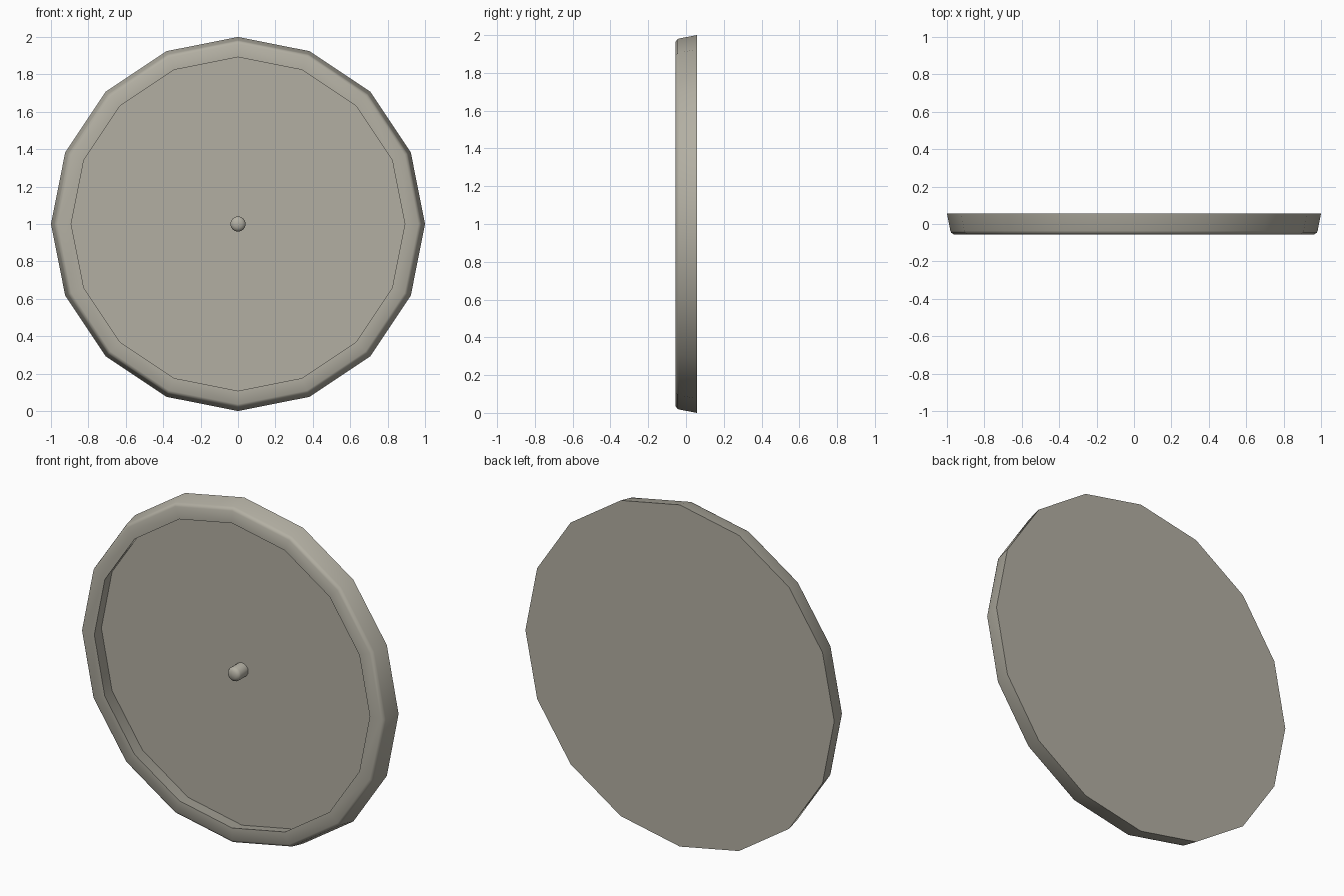
import bpy, bmesh, math

if "Cube" in bpy.data.objects:
    bpy.data.objects.remove(bpy.data.objects["Cube"])

# Warm grey-brown for the whole model
mat = bpy.data.materials.new("warm_grey")
mat.diffuse_color = (0.45, 0.43, 0.365, 1)
mat.use_nodes = True
mat.node_tree.nodes["Principled BSDF"].inputs["Base Color"].default_value = mat.diffuse_color


def lathe(name, profile, sides, angle):
    """Spin (radius, y) points around the y axis through z = 1."""
    bm = bmesh.new()
    rings = []
    for r, y in profile:
        if r == 0:
            rings.append([bm.verts.new((0, y, 1))] * sides)
        else:
            rings.append([bm.verts.new((r * math.sin(2 * math.pi * i / sides), y,
                                        1 + r * math.cos(2 * math.pi * i / sides)))
                          for i in range(sides)])
    for a, b in zip(rings, rings[1:]):
        for i in range(sides):
            j = (i + 1) % sides
            bm.faces.new(dict.fromkeys((a[i], a[j], b[j], b[i])))
    bmesh.ops.recalc_face_normals(bm, faces=bm.faces)
    mesh = bpy.data.meshes.new(name)
    bm.to_mesh(mesh)
    bm.free()
    mesh.materials.append(mat)
    obj = bpy.data.objects.new(name, mesh)
    bpy.context.collection.objects.link(obj)
    bpy.ops.object.select_all(action='DESELECT')
    obj.select_set(True)
    bpy.context.view_layer.objects.active = obj
    bpy.ops.object.shade_smooth_by_angle(angle=math.radians(angle))
    return obj


# Shallow sixteen-sided dish: flat back, tapered side, rounded rim, recessed floor
lathe("dish", [(0, 0.057), (1.0, 0.057), (0.982, -0.036), (0.977, -0.047),
               (0.964, -0.055), (0.892, -0.055), (0.91, 0.036), (0, 0.036)], 16, 50)

# Round-ended pin in the middle of the floor
lathe("centre_pin", [(0, 0.045), (0.041, 0.045), (0.041, -0.032), (0.036, -0.042),
                     (0.022, -0.050), (0, -0.053)], 16, 50)
